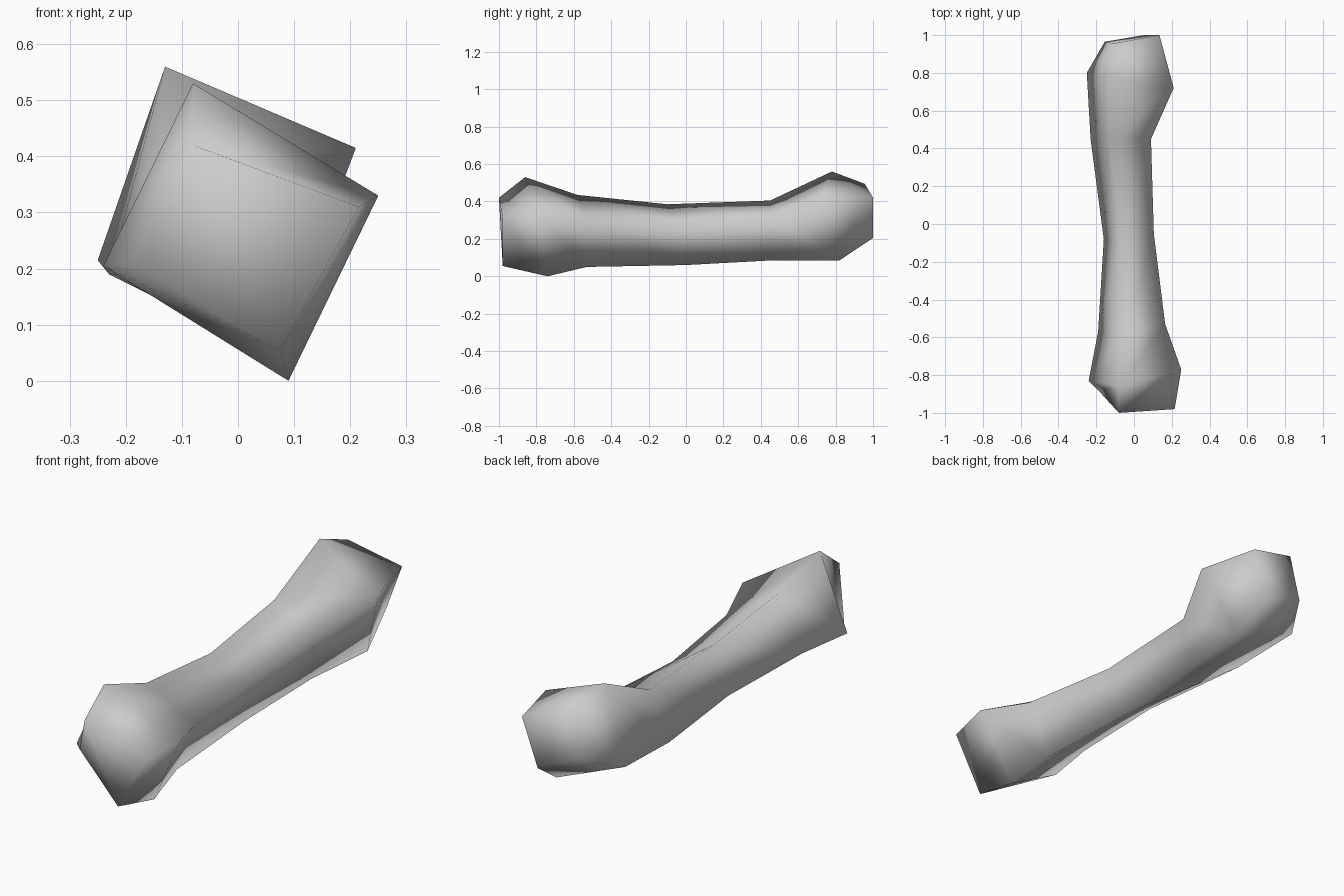
import bpy
import bmesh

# Remove the default object
default_cube = bpy.data.objects.get("Cube")
if default_cube:
    bpy.data.objects.remove(default_cube, do_unlink=True)


def make_material(name, colour):
    material = bpy.data.materials.new(name)
    material.use_nodes = True
    material.diffuse_color = colour
    material.node_tree.nodes["Principled BSDF"].inputs["Base Color"].default_value = colour
    return material


# The four long ridges of the shaft, each running from the front knob to the back knob
top_ridge = [(-.08, -1, .42), (-.08, -.86, .53), (-.06, -.58, .435), (-.07, -.1, .385),
             (-.13, .45, .405), (-.13, .78, .56), (-.11, .955, .495)]
left_ridge = [(.215, -.98, .31), (.25, -.77, .33), (.165, -.53, .295), (.105, -.05, .28),
              (.09, .45, .32), (.21, .72, .415), (.135, 1, .42)]
bottom_ridge = [(.075, -.98, .055), (.09, -.74, 0), (.06, -.53, .05), (.03, 0, .06),
                (.05, .46, .085), (.085, .82, .085), (.055, 1, .205)]
right_ridge = [(-.19, -.88, .21), (-.24, -.83, .205), (-.19, -.57, .197), (-.16, -.08, .183),
               (-.23, .45, .19), (-.25, .8, .215), (-.155, .965, .28)]
ridges = [top_ridge, left_ridge, bottom_ridge, right_ridge]


def build_bone(name, ridges, material):
    bm = bmesh.new()
    strips = [[bm.verts.new(point) for point in ridge] for ridge in ridges]
    rings = list(zip(*strips))

    # Shaft and knob sides: bridge every ring to the next one
    sides = len(strips)
    for near, far in zip(rings, rings[1:]):
        for i in range(sides):
            j = (i + 1) % sides
            bm.faces.new((near[i], near[j], far[j], far[i]))

    # Closed ends
    bm.faces.new(rings[0])
    bm.faces.new(rings[-1])
    bmesh.ops.recalc_face_normals(bm, faces=bm.faces)

    # Soft shading over the whole bone
    for face in bm.faces:
        face.smooth = True

    mesh = bpy.data.meshes.new(name)
    bm.to_mesh(mesh)
    bm.free()
    mesh.materials.append(material)
    bone = bpy.data.objects.new(name, mesh)
    bpy.context.scene.collection.objects.link(bone)
    return bone


bone_grey = make_material("bone grey", (.6, .6, .6, 1))
build_bone("bone", ridges, bone_grey)
